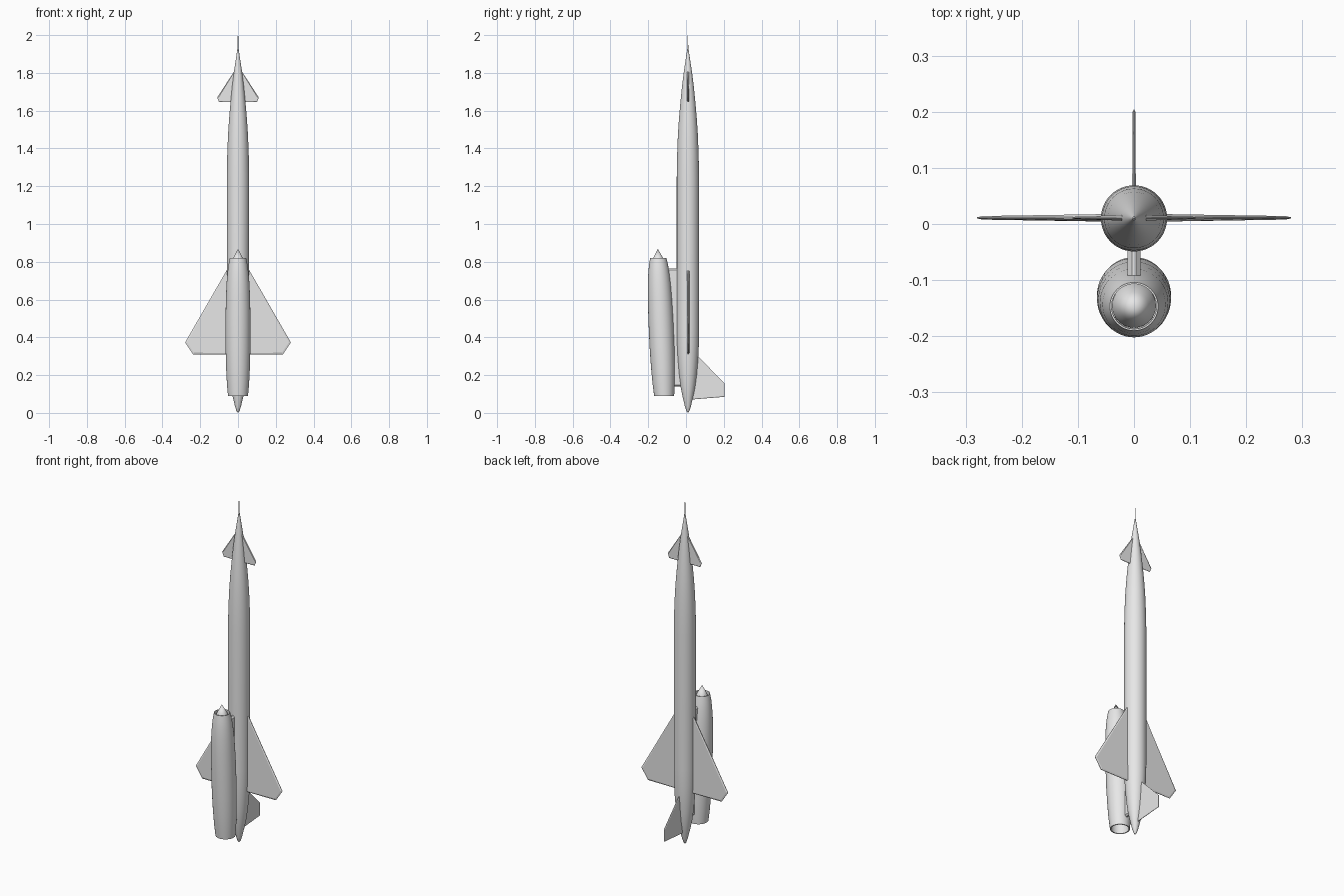
import bpy, bmesh, math
from mathutils import Vector

if "Cube" in bpy.data.objects:
    bpy.data.objects.remove(bpy.data.objects["Cube"])

grey = bpy.data.materials.new("light_grey")
grey.diffuse_color = (0.8, 0.8, 0.8, 1)
grey.use_nodes = True
grey.node_tree.nodes["Principled BSDF"].inputs["Base Color"].default_value = grey.diffuse_color


def finish(name, bm, smooth=True, mirror=False):
    bmesh.ops.remove_doubles(bm, verts=bm.verts, dist=1e-6)
    bmesh.ops.recalc_face_normals(bm, faces=bm.faces)
    me = bpy.data.meshes.new(name)
    bm.to_mesh(me)
    bm.free()
    me.materials.append(grey)
    ob = bpy.data.objects.new(name, me)
    bpy.context.collection.objects.link(ob)
    if mirror:
        ob.modifiers.new("mirror", 'MIRROR')
    if smooth:
        bpy.ops.object.select_all(action='DESELECT')
        ob.select_set(True)
        bpy.context.view_layer.objects.active = ob
        bpy.ops.object.shade_smooth_by_angle(angle=math.radians(30))
    return ob


def lathe(name, profile, axis_y, n=48):
    """Spin (radius, z) points round a vertical axis whose y may drift with z."""
    bm = bmesh.new()
    rings = []
    for r, z in profile:
        rings.append([bm.verts.new((r * math.cos(2 * math.pi * i / n),
                                    axis_y(z) + r * math.sin(2 * math.pi * i / n), z))
                      for i in range(n if r > 0 else 1)])
    for a, b in zip(rings, rings[1:]):
        for i in range(n):
            j = (i + 1) % n
            quad = [a[i % len(a)], a[j % len(a)], b[j % len(b)], b[i % len(b)]]
            bm.faces.new(list(dict.fromkeys(quad)))
    return finish(name, bm)


def blade(name, outline, place, root_t, tip_t, bevel, mirror=False):
    """Thin plate from (span, z) points, with bevelled rim and tapering thickness."""
    bm = bmesh.new()
    lo = [bm.verts.new((u, -0.15, z)) for u, z in outline]
    hi = [bm.verts.new((u, 0.15, z)) for u, z in outline]
    caps = [bm.faces.new(lo), bm.faces.new(hi[::-1])]
    n = len(outline)
    for i in range(n):
        j = (i + 1) % n
        bm.faces.new((lo[i], lo[j], hi[j], hi[i]))
    bmesh.ops.recalc_face_normals(bm, faces=bm.faces)
    bmesh.ops.inset_individual(bm, faces=caps, thickness=bevel, depth=0.35)
    u0 = min(u for u, z in outline)
    u1 = max(u for u, z in outline)
    for v in bm.verts:
        u, s, z = v.co
        t = root_t + (tip_t - root_t) * (u - u0) / (u1 - u0)
        v.co = place(u, s * t, z)
    return finish(name, bm, smooth=False, mirror=mirror)


# Fuselage with pointed nose and tapered tail
lathe("fuselage", [(0, 0), (0.008, 0.01), (0.016, 0.035), (0.029, 0.09), (0.039, 0.14),
                   (0.047, 0.2), (0.054, 0.28), (0.058, 0.36), (0.059, 0.45),
                   (0.059, 1.25), (0.057, 1.36), (0.053, 1.47), (0.047, 1.56),
                   (0.040, 1.64), (0.031, 1.73), (0.021, 1.81), (0.011, 1.875),
                   (0.003, 1.93), (0, 1.932)], lambda z: 0.01)

# Nose probe
lathe("nose_probe", [(0, 1.91), (0.002, 1.91), (0.0018, 1.995), (0, 2.0)],
      lambda z: 0.01, 12)

# Slung engine, slightly tilted, with open inlet and nozzle
def engine_axis(z):
    return -0.147 + (0.82 - z) * 0.043

lathe("engine_nacelle", [(0, 0.775), (0.040, 0.775), (0.040, 0.82), (0.043, 0.82),
                         (0.050, 0.785), (0.056, 0.74), (0.061, 0.68), (0.064, 0.6),
                         (0.066, 0.5), (0.066, 0.35), (0.063, 0.24), (0.059, 0.16),
                         (0.053, 0.09), (0.047, 0.09), (0.046, 0.25), (0, 0.25)],
      engine_axis)
lathe("inlet_cone", [(0, 0.868), (0.026, 0.82), (0.039, 0.79), (0.039, 0.77), (0, 0.77)],
      engine_axis)

# Pylon joining engine and fuselage
blade("engine_pylon", [(-0.11, 0.14), (-0.11, 0.765), (0.0, 0.765), (0.0, 0.14)],
      lambda u, s, z: Vector((s, u, z)), 0.024, 0.024, 0.012)

# Delta wings and canards
def flat(u, s, z):
    return Vector((u, 0.011 + s, z))

blade("delta_wing", [(0.03, 0.31), (0.238, 0.31), (0.28, 0.373), (0.03, 0.807)],
      flat, 0.014, 0.006, 0.01, True)
blade("canard", [(0.005, 1.645), (0.1, 1.645), (0.11, 1.67), (0.005, 1.832)],
      flat, 0.011, 0.004, 0.006, True)

# Tail fin
blade("tail_fin", [(0.02, 0.07), (0.204, 0.085), (0.204, 0.156), (0.02, 0.345)],
      lambda u, s, z: Vector((s, u, z)), 0.007, 0.005, 0.006)
